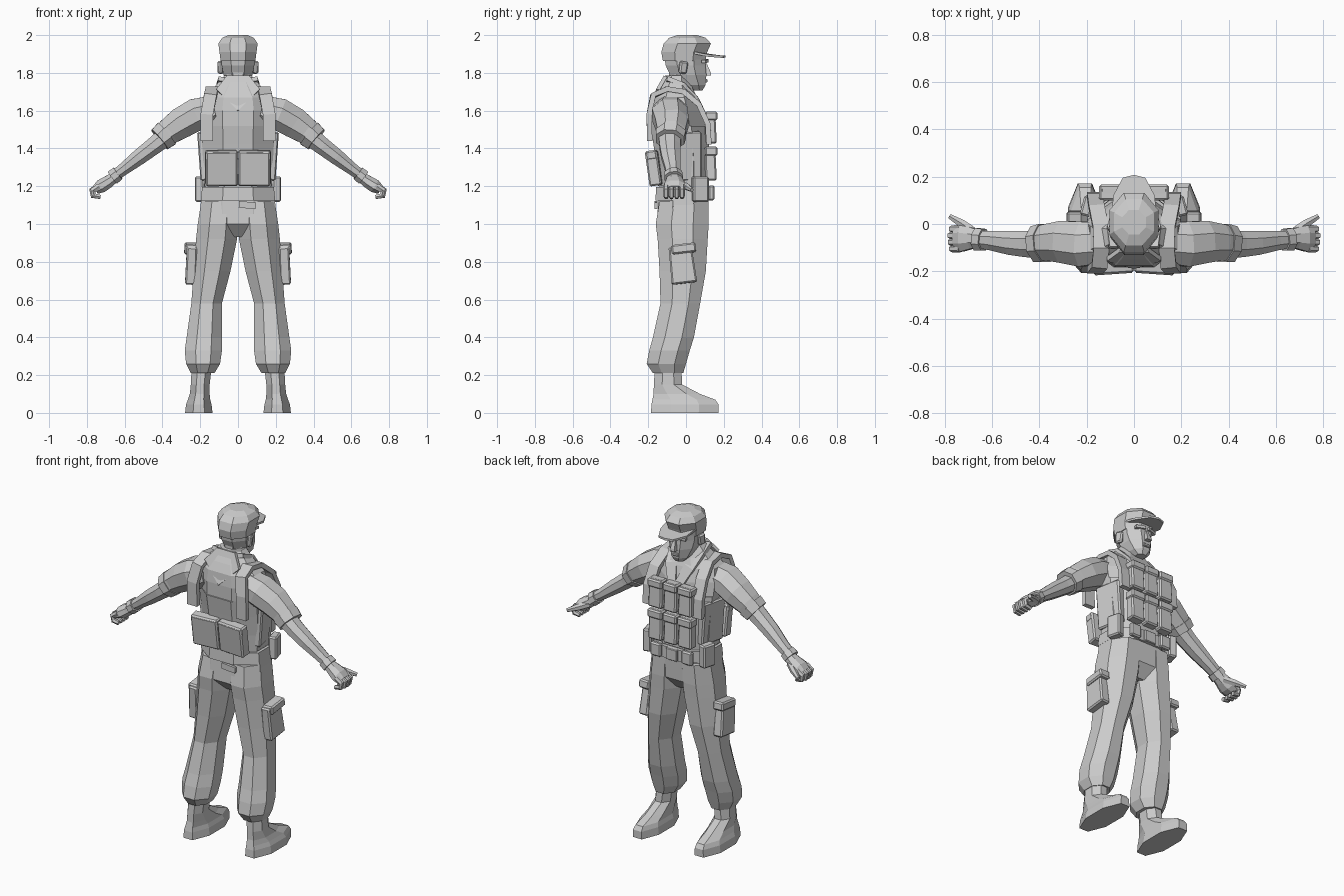
import bpy, bmesh, math
from mathutils import Vector, Matrix

GREY = bpy.data.materials.new("plain_grey")
GREY.diffuse_color = (0.6, 0.6, 0.6, 1)


def finish(name, bm, mirror=False, bevel=0):
    bmesh.ops.recalc_face_normals(bm, faces=bm.faces)
    me = bpy.data.meshes.new(name)
    bm.to_mesh(me)
    bm.free()
    me.materials.append(GREY)
    ob = bpy.data.objects.new(name, me)
    bpy.context.collection.objects.link(ob)
    if bevel:
        b = ob.modifiers.new("bevel", 'BEVEL')
        b.width, b.segments = bevel, 1
    if mirror:
        ob.modifiers.new("mirror", 'MIRROR')
    return ob


def skin(name, rings, **kw):
    """Join rings of points with quads and cap both ends."""
    bm = bmesh.new()
    vr = [[bm.verts.new(p) for p in r] for r in rings]
    n = len(vr[0])
    for a, b in zip(vr, vr[1:]):
        for i in range(n):
            j = (i + 1) % n
            bm.faces.new((a[i], a[j], b[j], b[i]))
    bm.faces.new(vr[0])
    bm.faces.new(vr[-1])
    return finish(name, bm, **kw)


def ring(c, u, v, n=8):
    k = 1 / math.cos(math.pi / n)
    return [c + u * k * math.cos((i + .5) * math.tau / n)
            + v * k * math.sin((i + .5) * math.tau / n) for i in range(n)]


def loft(name, rows, n=8, **kw):
    """Upright form; rows are z, x0, x1, y0, y1."""
    skin(name, [ring(Vector(((a + b) / 2, (c + d) / 2, z)),
                     Vector(((b - a) / 2, 0, 0)), Vector((0, (d - c) / 2, 0)), n)
                for z, a, b, c, d in rows], **kw)


def tube(name, rows, n=8, ref=(0, 1, 0), **kw):
    """Form along a path; rows are x, y, z, thickness radius, width radius."""
    pts = [Vector(r[:3]) for r in rows]
    out = []
    for i, r in enumerate(rows):
        d = (pts[min(i + 1, len(pts) - 1)] - pts[max(i - 1, 0)]).normalized()
        u = d.cross(Vector(ref)).normalized()
        out.append(ring(pts[i], u * r[3], u.cross(d) * r[4], n))
    skin(name, out, **kw)


def block(name, c, s, tilt=(0, 0, 0), taper=1, bevel=.008, mirror=False):
    """Tapered box; the top end is scaled by taper."""
    bm = bmesh.new()
    bmesh.ops.create_cube(bm, size=1)
    for v in bm.verts:
        k = taper if v.co.z > 0 else 1
        v.co = Vector((v.co.x * s[0] * k, v.co.y * s[1] * k, v.co.z * s[2]))
    m = Matrix.Translation(c)
    for ang, ax in zip(tilt, 'XYZ'):
        m = m @ Matrix.Rotation(math.radians(ang), 4, ax)
    bm.transform(m)
    finish(name, bm, mirror, bevel)


def plate(name, top, t, **kw):
    """Flat outline thickened along t."""
    t = Vector(t)
    skin(name, [[Vector(p) for p in top], [Vector(p) + t for p in top]], **kw)


# Trousers
loft("pelvis", [(.93, -.09, .09, -.09, .06), (1.0, -.205, .205, -.155, .115),
                (1.14, -.195, .195, -.145, .12)])
loft("trouser_leg", [
    (1.12, .0, .195, -.14, .12), (1.0, .0, .213, -.16, .12),
    (.92, .005, .222, -.15, .115), (.75, .04, .235, -.14, .105),
    (.58, .085, .247, -.135, .075), (.4, .085, .272, -.175, .042),
    (.33, .085, .282, -.195, .02), (.26, .095, .275, -.208, .0),
    (.21, .125, .25, -.175, -.015)], mirror=True)
block("cargo_pocket", (.247, -.02, .785), (.06, .135, .2), (7, -2, 0), .9, mirror=True)
block("pocket_flap", (.25, -.012, .87), (.068, .13, .05), (7, -2, 0), mirror=True)
block("rear_pocket", (.05, -.158, 1.1), (.09, .015, .035), (0, 5, 0), bevel=0)

# Boots
loft("boot", [
    (0, .135, .28, -.185, .172), (.045, .14, .275, -.183, .172),
    (.07, .147, .265, -.178, .155), (.1, .15, .255, -.172, .075),
    (.15, .15, .25, -.17, -.02), (.24, .14, .245, -.165, -.025)], mirror=True)

# Torso and vest
loft("shirt", [
    (1.12, -.185, .185, -.14, .115), (1.22, -.17, .17, -.142, .11),
    (1.38, -.18, .18, -.16, .11), (1.5, -.195, .195, -.18, .105),
    (1.6, -.2, .2, -.182, .085), (1.67, -.185, .185, -.175, .06),
    (1.72, -.13, .13, -.15, .035), (1.785, -.072, .072, -.11, .01)])
loft("vest", [
    (1.2, -.178, .178, -.148, .118), (1.3, -.183, .183, -.155, .122),
    (1.42, -.19, .19, -.172, .122), (1.52, -.196, .196, -.187, .118)])
strap = [(-.192, 1.44), (-.195, 1.58), (-.175, 1.68), (-.1, 1.715),
         (-.01, 1.7), (.07, 1.63), (.115, 1.53), (.122, 1.42)]
tube("vest_strap", [(.165 - .03 * max(0, z - 1.6) * 8, y, z, .014, .033)
                    for y, z in strap], n=4, ref=(1, 0, 0), mirror=True)
plate("back_collar", [(-.115, -.158, 1.715), (-.06, -.118, 1.785), (.06, -.118, 1.785),
                      (.115, -.158, 1.715), (0, -.19, 1.6)], (0, .02, -.005))
tube("lapel", [(.075, -.1, 1.765, .012, .03), (.08, -.02, 1.735, .012, .035),
               (.06, .05, 1.67, .012, .035), (.02, .1, 1.57, .012, .025)],
     n=4, ref=(1, -.2, .3), mirror=True)

# Vest pouches
for z, h in ((1.51, .17), (1.32, .18)):
    for x, w in ((-.1, .09), (0, .085), (.1, .09)):
        block("front_pouch", (x, .13, z), (w, .06, h), (2, 0, 0), .93)
        block("front_pouch_flap", (x, .133, z + h * .36), (w + .006, .066, h * .28))
block("back_pouch", (.088, -.168, 1.295), (.168, .065, .185), (8, 0, -4), mirror=True)
block("back_pouch_flap", (.088, -.178, 1.365), (.172, .06, .05), (8, 0, -4), mirror=True)
block("side_panel", (.168, .0, 1.36), (.05, .16, .26), (0, 4, 12), mirror=True)

# Belt and its gear
loft("belt", [(1.125, -.197, .197, -.162, .132), (1.195, -.19, .19, -.158, .132)])
block("buckle", (0, .135, 1.16), (.075, .02, .07), bevel=.004)
block("hip_pouch", (.195, .075, 1.185), (.05, .085, .135), (0, 0, 15), mirror=True)
block("front_belt_pouch", (.105, .135, 1.165), (.07, .03, .08), mirror=True)

# Arms
tube("sleeve", [
    (.13, -.08, 1.605, .075, .085), (.22, -.085, 1.58, .086, .095),
    (.3, -.075, 1.535, .082, .088), (.365, -.078, 1.49, .07, .076),
    (.41, -.085, 1.452, .06, .07)], mirror=True)
tube("sleeve_cuff", [(.378, -.08, 1.478, .073, .08), (.415, -.085, 1.447, .066, .075)],
     mirror=True)
tube("forearm", [
    (.38, -.085, 1.465, .052, .06), (.45, -.085, 1.41, .046, .055),
    (.52, -.08, 1.357, .042, .05), (.6, -.07, 1.295, .033, .041),
    (.665, -.065, 1.247, .028, .035)], mirror=True)
tube("wrist_band", [(.635, -.067, 1.268, .038, .046), (.665, -.065, 1.245, .04, .048)],
     mirror=True)
tube("palm", [
    (.65, -.063, 1.25, .027, .036), (.685, -.06, 1.225, .033, .045),
    (.725, -.06, 1.2, .036, .056), (.755, -.06, 1.18, .024, .052)], mirror=True)
for i in range(4):
    y = -.105 + i * .028
    e = .008 * math.sin(i)
    tube("finger", [(.735, y, 1.2, .016, .014), (.768 + e, y, 1.178, .015, .0135),
                    (.762 + e, y, 1.15, .014, .013), (.728, y, 1.143, .011, .011)],
         n=6, mirror=True)
tube("thumb", [(.675, -.035, 1.22, .018, .018), (.725, .0, 1.2, .017, .017),
               (.778, .032, 1.18, .01, .01)], n=6, ref=(0, 0, 1), mirror=True)

# Head
loft("neck", [(1.66, -.065, .065, -.11, .02), (1.74, -.06, .06, -.09, .03),
              (1.82, -.062, .062, -.09, .05)])
loft("head", [
    (1.708, -.03, .03, .03, .088), (1.735, -.055, .055, -.02, .103),
    (1.79, -.077, .077, -.085, .108), (1.84, -.086, .086, -.108, .103),
    (1.9, -.09, .09, -.115, .108)])
loft("nose", [(1.785, -.017, .017, .09, .134), (1.8, -.014, .014, .09, .132),
              (1.85, -.007, .007, .08, .11)], n=4)
block("brow", (.038, .1, 1.862), (.06, .022, .016), (0, 5, -15), bevel=0, mirror=True)
block("lips", (0, .105, 1.758), (.05, .018, .018), bevel=.004)
block("ear", (.092, -.015, 1.828), (.025, .042, .066), (-8, 0, 20), 1.1, mirror=True)

# Cap
loft("cap", [
    (1.862, -.092, .092, -.122, .1), (1.91, -.098, .098, -.131, .112),
    (1.955, -.104, .104, -.118, .132), (1.985, -.085, .085, -.09, .105),
    (2.0, -.05, .05, -.045, .06)])
brim = [(-.094, .04), (-.088, .12), (-.048, .195), (0, .208),
        (.048, .195), (.088, .12), (.094, .04)]
plate("cap_brim", [(x, y, 1.93 - .22 * (y - .04) - 2 * x * x) for x, y in brim],
      (0, 0, -.012))
